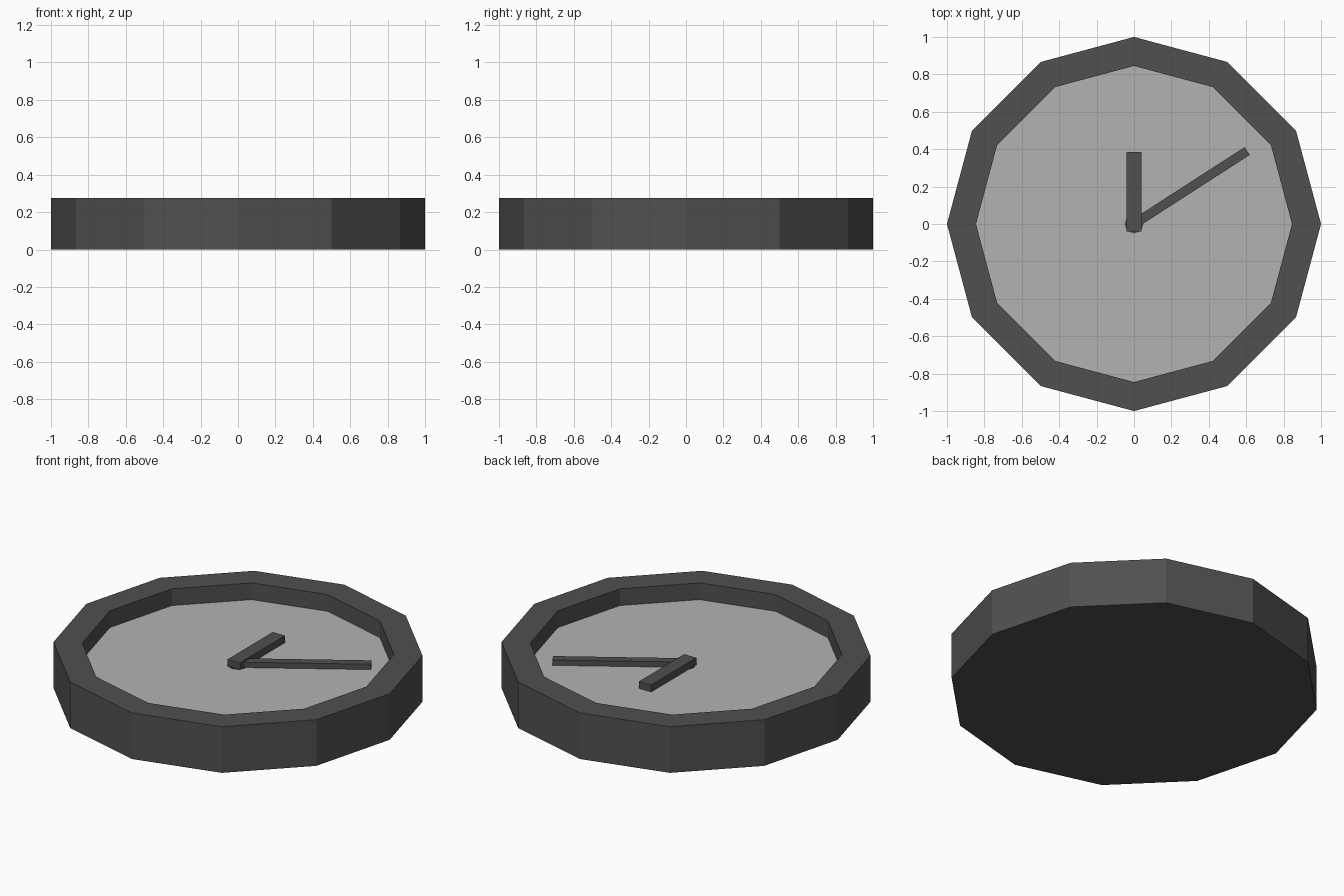
import bpy, bmesh, math
from mathutils import Matrix, Vector

if "Cube" in bpy.data.objects:
    bpy.data.objects.remove(bpy.data.objects["Cube"])

SIDES = 12
H, FACE_Z = 0.275, 0.175
R_OUT, R_IN = 1.0, 0.845


def paint(ob, name, grey):
    mat = bpy.data.materials.get(name) or bpy.data.materials.new(name)
    mat.diffuse_color = (grey, grey, grey, 1)
    mat.use_nodes = True
    mat.node_tree.nodes["Principled BSDF"].inputs["Base Color"].default_value = mat.diffuse_color
    ob.data.materials.append(mat)


def finish(bm, name, mat, grey):
    bmesh.ops.recalc_face_normals(bm, faces=bm.faces)
    me = bpy.data.meshes.new(name)
    bm.to_mesh(me)
    bm.free()
    ob = bpy.data.objects.new(name, me)
    bpy.context.collection.objects.link(ob)
    paint(ob, mat, grey)
    return ob


def ring(bm, r, z, n=SIDES):
    return [bm.verts.new((r * math.cos(math.tau * i / n), r * math.sin(math.tau * i / n), z))
            for i in range(n)]


def bridge(bm, a, b):
    for i in range(len(a)):
        j = (i + 1) % len(a)
        bm.faces.new((a[i], a[j], b[j], b[i]))


def hand(name, width, tail, length, z0, z1, angle):
    # bar along +y, turned clockwise by angle
    bm = bmesh.new()
    bmesh.ops.create_cube(bm, size=1)
    m = (Matrix.Rotation(-angle, 4, 'Z')
         @ Matrix.Translation((0, (length - tail) / 2, (z0 + z1) / 2))
         @ Matrix.Diagonal((width, length + tail, z1 - z0, 1)))
    bm.transform(m)
    return finish(bm, name, "dark", 0.08)


# Case: closed base, outer wall, flat rim and inner wall
bm = bmesh.new()
rings = [ring(bm, r, z) for r, z in
         ((R_OUT, 0), (R_OUT, H), (R_IN, H), (R_IN, FACE_Z))]
for a, b in zip(rings, rings[1:]):
    bridge(bm, a, b)
bm.faces.new(rings[0])
finish(bm, "clock_case", "dark", 0.08)

# Dial
bm = bmesh.new()
bm.faces.new(ring(bm, R_IN, FACE_Z))
dial = finish(bm, "dial", "light", 0.45)
if dial.data.polygons[0].normal.z < 0:
    dial.data.flip_normals()

# Hands, and the small hub beneath the hour hand
hand("hour_hand", 0.08, 0.04, 0.385, FACE_Z, 0.217, 0)
hand("minute_hand", 0.05, 0.0, 0.72, FACE_Z, 0.207, math.atan2(0.605, 0.39))
bm = bmesh.new()
low, high = ring(bm, 0.05, FACE_Z), ring(bm, 0.05, FACE_Z + 0.005)
bridge(bm, low, high)
bm.faces.new(high)
finish(bm, "hub", "dark", 0.08)
